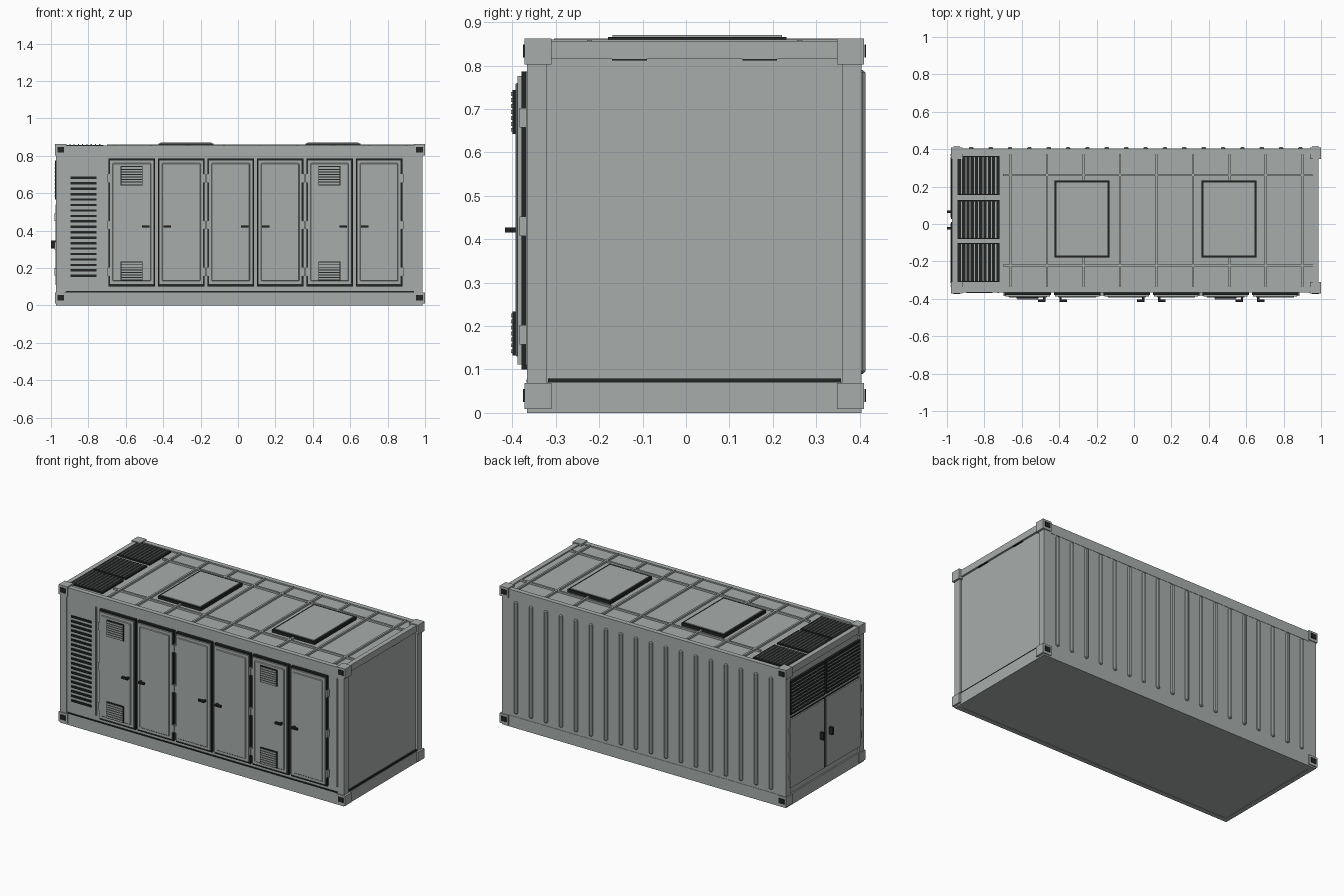
import bpy, bmesh
from mathutils import Vector

if "Cube" in bpy.data.objects:
    bpy.data.objects.remove(bpy.data.objects["Cube"])


def material(name, rgb):
    m = bpy.data.materials.new(name)
    m.diffuse_color = (*rgb, 1.0)
    m.use_nodes = True
    m.node_tree.nodes["Principled BSDF"].inputs["Base Color"].default_value = m.diffuse_color
    return m


GREY = material("painted grey", (0.39, 0.42, 0.41))
DARK = material("dark rubber", (0.016, 0.017, 0.017))


def boxes(name, spans, mat, bevel=0.0):
    """One object from boxes given as (x0, x1, y0, y1, z0, z1)."""
    bm = bmesh.new()
    for x0, x1, y0, y1, z0, z1 in spans:
        verts = bmesh.ops.create_cube(bm, size=1.0)["verts"]
        for v in verts:
            v.co = Vector((x0 if v.co.x < 0 else x1,
                           y0 if v.co.y < 0 else y1,
                           z0 if v.co.z < 0 else z1))
    mesh = bpy.data.meshes.new(name)
    bm.to_mesh(mesh)
    bm.free()
    mesh.materials.append(mat)
    ob = bpy.data.objects.new(name, mesh)
    bpy.context.collection.objects.link(ob)
    if bevel:
        mod = ob.modifiers.new("edge", 'BEVEL')
        mod.width, mod.segments = bevel, 1
    return ob


def steps(a, b, n):
    return [a + (b - a) * i / (n - 1) for i in range(n)]


X0, X1, Y0, Y1 = -0.972, 0.987, -0.366, 0.404   # outer frame

# Main shell and frame
boxes("shell", [(X0 + 0.008, X1 - 0.012, Y0 + 0.005, Y1 - 0.002, 0.002, 0.848)], GREY)
boxes("corner_posts", [(x, x + 0.045, y, y + 0.045, 0.03, 0.84)
                       for x in (X0, X1 - 0.045) for y in (Y0, Y1 - 0.045)], GREY)
boxes("side_rails", [(X0, X1, y, y + 0.03, z0, z1) for y in (Y0, Y1 - 0.03)
                     for z0, z1 in ((0.0, 0.07), (0.795, 0.856))], GREY)
boxes("end_rails", [(x, x + 0.03, Y0, Y1, z0, z1) for x in (X0, X1 - 0.03)
                    for z0, z1 in ((0.0, 0.07), (0.815, 0.856))], GREY)

# Corner castings with dark openings on front and back
cast, holes = [], []
for x in (-0.978, 0.940):
    for z in (0.009, 0.802):
        for y, face in ((-0.372, -0.375), (0.348, 0.411)):
            cast.append((x, x + 0.060, y, y + 0.062, z, z + 0.060))
            holes.append((x + 0.012, x + 0.048, face, face + 0.004, z + 0.016, z + 0.046))
boxes("corner_castings", cast, GREY)
boxes("casting_openings", holes, DARK)

# Dark seals above the bottom rails and under the top end rail
boxes("bottom_seals", [(-0.92, 0.94, Y0 - 0.001, Y0 + 0.02, 0.070, 0.077),
                       (X1 - 0.02, X1 - 0.002, -0.318, 0.357, 0.070, 0.079),
                       (X1 - 0.02, X1 - 0.002, -0.17, -0.09, 0.812, 0.816),
                       (X1 - 0.02, X1 - 0.002, 0.13, 0.21, 0.812, 0.816)], DARK)

# Ribs on the back wall
boxes("back_ribs", [(x - 0.012, x + 0.012, Y1 - 0.01, Y1 + 0.009, 0.09, 0.79)
                    for x in steps(-0.87, 0.89, 18)], GREY, 0.006)

# Roof ribs, crosswise and lengthwise
cross = [(x - 0.006, x + 0.006, Y0 + 0.03, Y1 - 0.03, 0.84, 0.860)
         for x in steps(-0.66, 0.90, 9)]
along = [(-0.70, X1 - 0.03, y - 0.006, y + 0.006, 0.84, 0.859) for y in (-0.222, 0.262)]
boxes("roof_ribs", cross + along, GREY)

# Roof hatches: dark rim with a grey lid
rims, lids = [], []
for x in (-0.425, 0.360):
    rims.append((x, x + 0.294, -0.180, 0.232, 0.84, 0.866))
    lids.append((x + 0.011, x + 0.283, -0.169, 0.221, 0.85, 0.870))
boxes("hatch_rims", rims, DARK)
boxes("hatch_lids", lids, GREY)

# Roof grilles
grille, bars = [], []
for y in (-0.310, -0.081, 0.155):
    grille.append((-0.943, -0.718, y, y + 0.208, 0.84, 0.858))
    bars += [(x - 0.003, x + 0.003, y + 0.006, y + 0.202, 0.85, 0.862)
             for x in steps(-0.922, -0.739, 9)]
boxes("roof_grilles", grille, DARK)
boxes("roof_grille_bars", bars, GREY)

# Six front doors with dark surrounds, raised panels and hinges
surround, doors, panels, hinges = [], [], [], []
levers, vents, slats = [], [], []
for i in range(6):
    x0 = -0.692 + 0.2645 * i
    x1 = x0 + 0.248
    surround.append((x0, x1, -0.379, -0.355, 0.100, 0.786))
    doors.append((x0 + 0.006, x1 - 0.006, -0.388, -0.376, 0.112, 0.776))
    panels.append((x0 + 0.022, x1 - 0.022, -0.393, -0.386, 0.130, 0.760))
    hx = x0 if i % 2 == 0 else x1
    hinges += [(hx - 0.006, hx + 0.006, -0.384, -0.36, z, z + 0.045)
               for z in (0.157, 0.407, 0.657)]
    lx = x1 - 0.070 if i % 2 == 0 else x0 + 0.028
    levers.append((lx, lx + 0.040, -0.417, -0.404, 0.415, 0.427))
    sx = lx + 0.028 if i % 2 == 0 else lx
    levers.append((sx, sx + 0.012, -0.406, -0.39, 0.415, 0.427))
    if i in (0, 4):
        for z in (0.132, 0.642):
            vx = x0 + 0.064
            vents.append((vx, vx + 0.118, -0.399, -0.39, z, z + 0.102))
            slats += [(vx + 0.004, vx + 0.114, -0.403, -0.396, s - 0.0045, s + 0.0045)
                      for s in steps(z + 0.010, z + 0.092, 7)]
boxes("door_surrounds", surround, DARK)
boxes("front_doors", doors, GREY)
boxes("door_panels", panels, GREY, 0.003)
boxes("door_hinges", hinges, GREY)
boxes("door_levers", levers, DARK)
boxes("door_vents", vents, DARK)
boxes("door_vent_slats", slats, GREY)

# Upright trims on both sides of the door row
boxes("front_trims", [(x, x + 0.008, -0.368, -0.35, 0.11, 0.785)
                      for x in (-0.73, 0.937)], GREY)

# Louvre slots on the left of the front
boxes("louvre_slots", [(-0.896, -0.757, -0.368, -0.355, z - 0.006, z + 0.006)
                       for z in steps(0.158, 0.682, 19)], DARK)

# Left end: two grilles above two doors
plates, mesh_bars, end_doors, end_hinges = [], [], [], []
for y0, y1 in ((-0.325, 0.010), (0.028, 0.363)):
    plates.append((-0.978, -0.955, y0, y1, 0.565, 0.775))
    mesh_bars += [(-0.981, -0.97, y0 + 0.006, y1 - 0.006, z - 0.002, z + 0.002)
                  for z in steps(0.585, 0.755, 9)]
    end_doors.append((-0.977, -0.955, y0, y1, 0.110, 0.538))
for y in (-0.335, 0.363):
    end_hinges += [(-0.980, -0.96, y, y + 0.010, z, z + 0.04) for z in (0.16, 0.30, 0.45)]
boxes("end_grilles", plates, DARK)
boxes("end_grille_bars", mesh_bars, GREY)
boxes("end_door_gap", [(-0.969, -0.955, -0.330, 0.368, 0.105, 0.543)], DARK)
boxes("end_doors", end_doors, GREY)
boxes("end_door_hinges", end_hinges, GREY)
boxes("end_door_handles", [(-1.0, -0.97, y - 0.007, y + 0.007, 0.303, 0.348)
                           for y in (-0.022, 0.066)], DARK)
